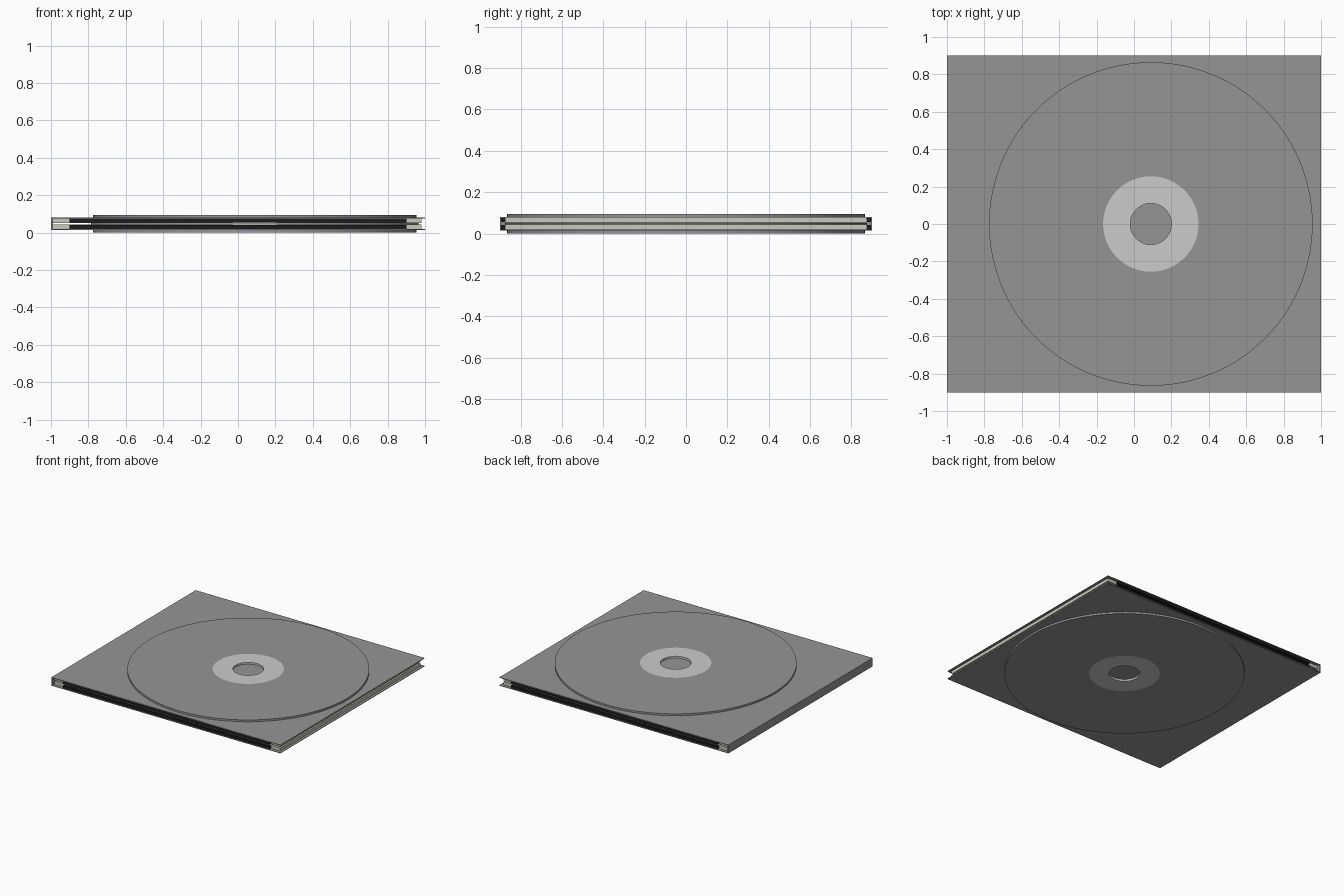
import bpy, bmesh, math

if "Cube" in bpy.data.objects:
    bpy.data.objects.remove(bpy.data.objects["Cube"])

CX = 0.09   # disc axis


def material(name, rgb):
    m = bpy.data.materials.new(name)
    m.diffuse_color = (*rgb, 1)
    m.use_nodes = True
    m.node_tree.nodes["Principled BSDF"].inputs["Base Color"].default_value = m.diffuse_color
    return m


GREY = material("case_grey", (0.30, 0.30, 0.30))
BEIGE = material("tray_beige", (0.60, 0.59, 0.50))
BLACK = material("strip_black", (0.012, 0.012, 0.015))
LIGHT = material("label_grey", (0.8, 0.8, 0.8))


def finish(name, bm, mat):
    bmesh.ops.recalc_face_normals(bm, faces=bm.faces)
    me = bpy.data.meshes.new(name)
    bm.to_mesh(me)
    bm.free()
    ob = bpy.data.objects.new(name, me)
    bpy.context.collection.objects.link(ob)
    me.materials.append(mat)
    return ob


def box(name, x, y, z, mat):
    bm = bmesh.new()
    bmesh.ops.create_cube(bm, size=1)
    for v in bm.verts:
        for i, (a, b) in enumerate((x, y, z)):
            v.co[i] = a if v.co[i] < 0 else b
    return finish(name, bm, mat)


def ring(name, r0, r1, z0, z1, mat, n=128):
    bm = bmesh.new()
    loops = []
    for r, z in ((r0, z0), (r1, z0), (r1, z1), (r0, z1)):
        loops.append([bm.verts.new((CX + r * math.cos(2 * math.pi * i / n),
                                    r * math.sin(2 * math.pi * i / n), z))
                      for i in range(n)])
    for k in range(4):
        a, b = loops[k], loops[(k + 1) % 4]
        for i in range(n):
            j = (i + 1) % n
            bm.faces.new((a[i], a[j], b[j], b[i]))
    ob = finish(name, bm, mat)
    bpy.context.view_layer.objects.active = ob
    ob.select_set(True)
    bpy.ops.object.shade_smooth_by_angle()
    ob.select_set(False)
    return ob


MID = 0.0475
for side, s in (("upper", 1), ("lower", -1)):
    def span(a, b):
        return tuple(sorted((MID + s * a, MID + s * b)))

    # outer cover sheet
    box(side + "_cover", (-1, 1), (-0.9, 0.9), span(0.029, 0.033), GREY)
    # raised outer disc and its label
    ring(side + "_disc", 0.255, 0.865, *span(0.033, 0.0475), GREY)
    ring(side + "_label", 0.11, 0.255, *span(0.033, 0.0475), LIGHT)
    # inner tray
    box(side + "_tray", (-0.99, 0.98), (-0.875, 0.875), span(0.005, 0.029), BEIGE)
    # dark strips along the front and back edges
    for end, t in (("front", -1), ("back", 1)):
        box(f"{side}_{end}_strip", (-0.9, 0.9), tuple(sorted((t * 0.875, t * 0.895))),
            span(0.007, 0.027), BLACK)

# spine on the left side
box("spine", (-1, -0.99), (-0.9, 0.9), (MID - 0.029, MID + 0.029), GREY)
# inner disc between the trays
ring("inner_disc", 0.11, 0.875, MID - 0.003, MID + 0.003, GREY)
